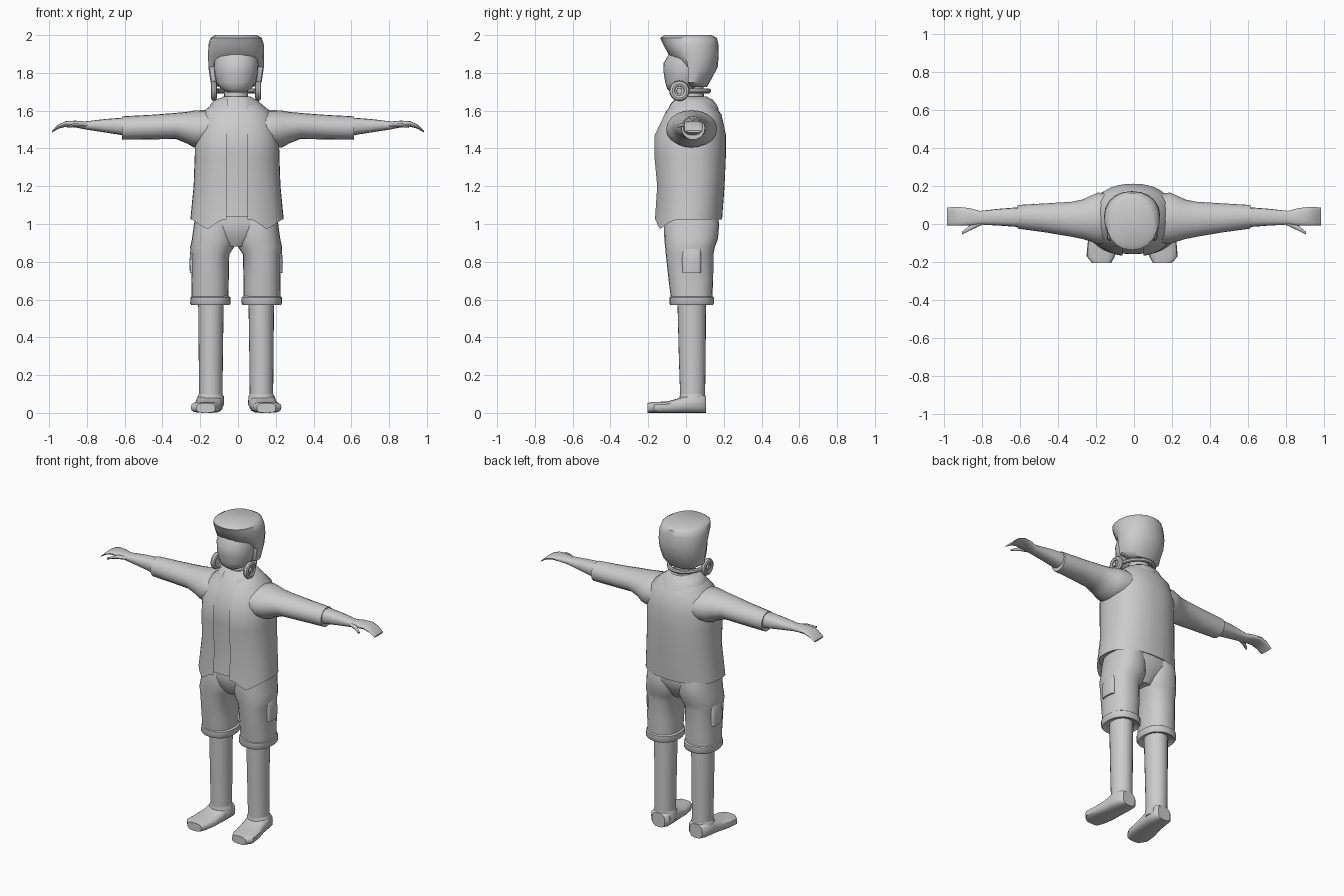
import bpy, bmesh, math
from mathutils import Vector

if "Cube" in bpy.data.objects:
    bpy.data.objects.remove(bpy.data.objects["Cube"])

grey = bpy.data.materials.new("light grey")
grey.use_nodes = True
TONE = (0.6, 0.6, 0.6, 1)
grey.diffuse_color = TONE
grey.node_tree.nodes["Principled BSDF"].inputs["Base Color"].default_value = TONE

SHIFT = -0.01  # head and legs stand slightly off centre
SIDES = (("left", 1), ("right", -1))


def finish(obj, angle=40):
    obj.data.materials.append(grey)
    bpy.ops.object.select_all(action='DESELECT')
    obj.select_set(True)
    bpy.context.view_layer.objects.active = obj
    bpy.ops.object.shade_smooth_by_angle(angle=math.radians(angle))
    return obj


def loft(name, rings, axis='z', n=24, power=2.0, side=1, shift=0.0,
         caps=True, adjust=None, gap=None, angle=40):
    """Skin rings of (position, centre a, centre b, radius a, radius b) along an axis."""
    bm = bmesh.new()
    loops = []
    for pos, ca, cb, ra, rb in rings:
        loop = []
        for i in range(n):
            t = math.tau * i / n
            c, s = math.cos(t), math.sin(t)
            a = ca + ra * math.copysign(abs(c) ** (2 / power), c)
            b = cb + rb * math.copysign(abs(s) ** (2 / power), s)
            co = {'z': (a, b, pos), 'x': (pos, a, b), 'y': (a, pos, b)}[axis]
            co = Vector(co)
            if adjust:
                co = adjust(co)
            loop.append(bm.verts.new((co.x * side + shift, co.y, co.z)))
        loops.append(loop)
    for lo, hi in zip(loops, loops[1:]):
        for i in range(n):
            j = (i + 1) % n
            bm.faces.new((lo[i], lo[j], hi[j], hi[i]))
    if caps:
        bm.faces.new(loops[0])
        bm.faces.new(loops[-1])
    bmesh.ops.recalc_face_normals(bm, faces=bm.faces)
    if gap:  # open a vertical slot down the front
        for x in (-gap, gap):
            bmesh.ops.bisect_plane(bm, geom=bm.verts[:] + bm.edges[:] + bm.faces[:],
                                   plane_co=(x + SHIFT / 2, 0, 0), plane_no=(1, 0, 0))
        slot = [f for f in bm.faces if f.calc_center_median().y < -0.02
                and abs(f.calc_center_median().x - SHIFT / 2) < gap]
        bmesh.ops.delete(bm, geom=slot, context='FACES')
    me = bpy.data.meshes.new(name)
    bm.to_mesh(me)
    bm.free()
    obj = bpy.data.objects.new(name, me)
    bpy.context.collection.objects.link(obj)
    return finish(obj, angle)


# Head, hair and neck
loft("face", [(1.695, 0, -.02, .04, .055), (1.715, 0, -.02, .08, .08),
              (1.75, 0, -.005, .105, .105), (1.80, 0, 0, .115, .118),
              (1.85, 0, 0, .118, .12), (1.90, 0, 0, .11, .09)], shift=SHIFT)


def hairline(co):
    if co.z < 1.84:
        co.y = max(co.y, .01)
    return co


loft("hair", [(1.725, 0, .06, .09, .05), (1.75, 0, .03, .135, .095),
              (1.83, 0, .03, .147, .138), (1.89, 0, .042, .148, .131),
              (1.95, 0, .026, .147, .146), (1.985, 0, .013, .136, .15),
              (2.0, 0, .01, .11, .125)], shift=SHIFT, n=20, power=2.15,
     adjust=hairline, angle=45)
loft("neck", [(1.58, 0, .03, .07, .07), (1.76, 0, .03, .058, .06)], shift=SHIFT)

# Jacket over a plain shirt
BODY = [(1.025, 0, .012, .247, .179), (1.2, 0, .024, .23, .18),
        (1.36, 0, .02, .224, .191), (1.47, 0, .021, .222, .191),
        (1.58, 0, .035, .19, .153), (1.63, 0, .035, .13, .115),
        (1.66, 0, .035, .085, .09)]


def hem(co):
    if co.z < 1.03 and co.y < 0:
        co.z -= .055 * max(0, 1 - abs(abs(co.x) - .16) / .08)
    return co


loft("jacket", BODY, n=40, power=2.3, shift=SHIFT / 2, caps=False, adjust=hem, gap=.056)
loft("shirt", [(z + .015, a, b, ra - .012, rb - .012) for z, a, b, ra, rb in BODY],
     n=32, power=2.3, shift=SHIFT / 2)
loft("collar", [(1.605, 0, .035, .145, .14), (1.635, 0, .035, .135, .125),
                (1.66, 0, .035, .108, .105), (1.665, 0, .035, .09, .09),
                (1.63, 0, .035, .085, .085)], n=16, shift=SHIFT, caps=False,
     gap=.05, angle=30)

# Headphones resting round the neck
band_data = bpy.data.curves.new("headphone_band", 'CURVE')
band_data.dimensions = '3D'
band_data.bevel_depth = .013
band_data.bevel_resolution = 2
path = band_data.splines.new('POLY')
path.points.add(16)
for i, p in enumerate(path.points):
    t = math.pi * i / 16
    p.co = (.108 * math.cos(t) + SHIFT, .14 * math.sin(t) - .02, 1.705, 1)
band = bpy.data.objects.new("headphone_band", band_data)
bpy.context.collection.objects.link(band)
bpy.context.view_layer.objects.active = band
band.select_set(True)
bpy.ops.object.convert(target='MESH')
finish(bpy.context.object)

for label, s in SIDES:
    bpy.ops.mesh.primitive_torus_add(major_segments=20, minor_segments=8,
                                     major_radius=.038, minor_radius=.016,
                                     location=(s * .117 + SHIFT, -.035, 1.705),
                                     rotation=(0, math.pi / 2, 0))
    bpy.context.object.name = label + "_ear_cushion"
    finish(bpy.context.object)
    loft(label + "_ear_hub", [(.105, -.035, 1.705, .034, .034),
                              (.122, -.035, 1.705, .034, .034),
                              (.124, -.035, 1.705, .015, .015),
                              (.133, -.035, 1.705, .014, .014)],
         axis='x', n=16, side=s, shift=SHIFT, power=2.5)

    # Arms
    loft(label + "_sleeve", [(.1, .03, 1.5, .13, .10), (.19, .03, 1.503, .135, .10),
                             (.235, .028, 1.503, .118, .097),
                             (.27, .025, 1.51, .104, .084), (.33, .025, 1.519, .092, .069),
                             (.46, .032, 1.513, .077, .065),
                             (.613, .038, 1.508, .062, .062)], axis='x', n=20, side=s)
    loft(label + "_forearm_and_hand",
         [(.58, .036, 1.515, .054, .05), (.7, .036, 1.52, .045, .036),
          (.81, .033, 1.522, .036, .021), (.86, .037, 1.529, .045, .018),
          (.91, .04, 1.53, .049, .015), (.95, .04, 1.516, .049, .011),
          (.984, .04, 1.49, .047, .005)], axis='x', n=16, power=2.5, side=s)
    loft(label + "_thumb", [(.80, .015, 1.522, .02, .012), (.86, -.018, 1.525, .015, .011),
                            (.905, -.048, 1.515, .007, .006)], axis='x', n=10, side=s)

    # Shorts
    loft(label + "_shorts_leg",
         [(1.07, .11, .03, .10, .13), (1.0, .115, .03, .108, .146),
          (.92, .118, .027, .116, .142), (.875, .128, .021, .116, .131),
          (.84, .136, .019, .1, .126), (.7, .137, .026, .098, .118),
          (.615, .138, .029, .098, .11)], side=s, shift=SHIFT, power=2.3)
    loft(label + "_cuff", [(.62, .136, .03, .094, .105), (.612, .136, .03, .106, .117),
                           (.58, .136, .03, .107, .118), (.57, .136, .03, .1, .112),
                           (.585, .136, .03, .08, .09)], side=s, shift=SHIFT, power=2.3)
    loft(label + "_pocket", [(.74, .205, .03, .04, .05), (.80, .205, .03, .042, .052),
                             (.865, .2, .03, .042, .05), (.88, .2, .03, .034, .048),
                             (.98, .185, .03, .03, .042)],
         side=s, shift=SHIFT, power=5, n=16)

    # Boots, toes turned out
    loft(label + "_boot_leg", [(.62, .133, .03, .068, .076), (.3, .134, .033, .064, .071),
                               (.09, .134, .035, .062, .066), (.04, .134, .035, .062, .066)],
         side=s, shift=SHIFT)
    loft(label + "_boot_foot",
         [(.105, .135, .045, .045, .045), (.085, .135, .05, .066, .05),
          (.02, .14, .05, .072, .05), (-.03, .145, .04, .072, .04),
          (-.10, .156, .03, .078, .03), (-.17, .165, .029, .075, .029),
          (-.205, .16, .026, .05, .026)], axis='y', n=16, power=3,
         side=s, shift=SHIFT)
    loft(label + "_boot_ankle", [(.04, .135, .035, .072, .07), (.085, .135, .035, .07, .069),
                                 (.105, .134, .035, .06, .064)], side=s, shift=SHIFT)

# Hips joining the shorts legs
loft("hips", [(1.08, 0, .03, .2, .13), (1.0, 0, .03, .21, .145),
              (.93, 0, .02, .15, .12), (.88, 0, .02, .05, .09)],
     shift=SHIFT, power=2.3)
